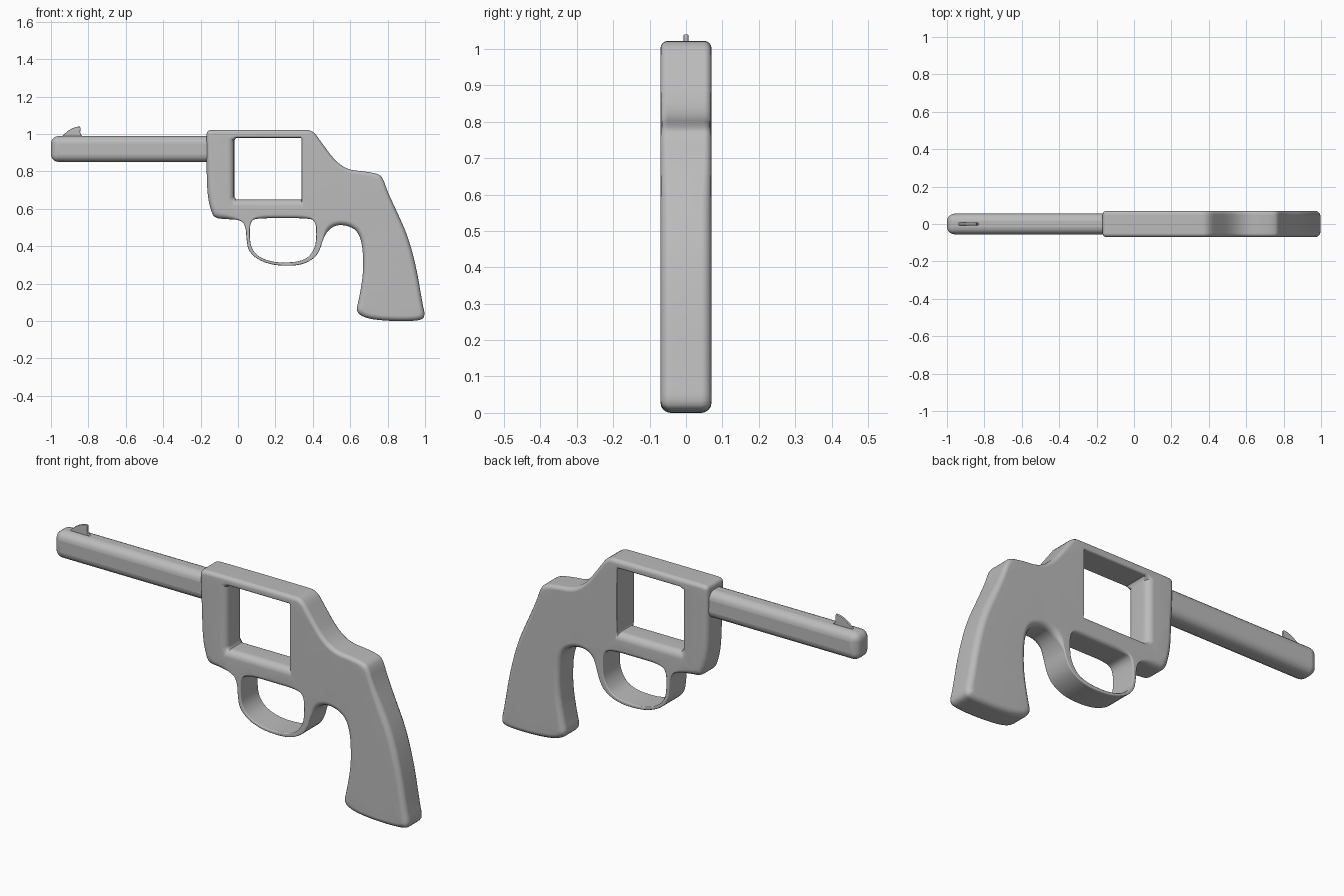
import bpy, bmesh, math
from mathutils import Vector

old = bpy.data.objects.get("Cube")
if old:
    bpy.data.objects.remove(old, do_unlink=True)

steel = bpy.data.materials.new("plain grey")
steel.use_nodes = True
GREY = (0.5, 0.5, 0.5, 1)
steel.diffuse_color = GREY
steel.node_tree.nodes["Principled BSDF"].inputs["Base Color"].default_value = GREY


def outline(sections, rounds=2):
    """Join (edge radius, points) sections and round the loop by corner cutting."""
    loop = [Vector((x, z, r)) for r, pts in sections for x, z in pts]
    for _ in range(rounds):
        pairs = zip(loop, loop[1:] + loop[:1])
        loop = [p for a, b in pairs for p in (a.lerp(b, 0.25), a.lerp(b, 0.75))]
    # outer loops and holes are both stored clockwise
    area = sum(a.x * b.y - b.x * a.y for a, b in zip(loop, loop[1:] + loop[:1]))
    return loop[::-1] if area > 0 else loop


def inward(loop, i):
    """Mitred direction pointing to the inside of a clockwise loop."""
    a, p, b = (loop[j % len(loop)].xy for j in (i - 1, i, i + 1))
    n1, n2 = [Vector((d.y, -d.x)).normalized() for d in (p - a, b - p)]
    return (n1 + n2) / max(1 + n1.dot(n2), 0.5)


def finish(obj):
    obj.data.materials.append(steel)
    bpy.ops.object.select_all(action="DESELECT")
    obj.select_set(True)
    bpy.context.view_layer.objects.active = obj
    bpy.ops.object.shade_smooth_by_angle(angle=math.radians(40))
    wn = obj.modifiers.new("even_shading", "WEIGHTED_NORMAL")
    wn.keep_sharp = True


def slab(name, outer, holes, half, steps=4):
    """Flat part with rounded rims, cut through by the holes."""
    bm = bmesh.new()
    rims = {-1: [], 1: []}
    for loop, sign in [(outer, 1)] + [(h, -1) for h in holes]:
        rings = []
        for side in (-1, 1):
            for k in range(steps + 1):
                t = math.pi / 2 * (k if side > 0 else steps - k) / steps
                ring = []
                for i, p in enumerate(loop):
                    q = p.xy + inward(loop, i) * sign * p.z * (1 - math.cos(t))
                    y = side * (half - p.z * (1 - math.sin(t)))
                    ring.append(bm.verts.new((q.x, y, q.y)))
                rings.append(ring)
        for lo, hi in zip(rings, rings[1:]):
            for i in range(len(lo)):
                bm.faces.new((lo[i - 1], lo[i], hi[i], hi[i - 1]))
        for side, ring in ((-1, rings[0]), (1, rings[-1])):
            rims[side] += [bm.edges.get((ring[i - 1], ring[i])) for i in range(len(ring))]
    for side, edges in rims.items():
        bmesh.ops.triangle_fill(bm, edges=edges, use_beauty=True, normal=(0, side, 0))
    bmesh.ops.recalc_face_normals(bm, faces=bm.faces)
    mesh = bpy.data.meshes.new(name)
    bm.to_mesh(mesh)
    bm.free()
    obj = bpy.data.objects.new(name, mesh)
    bpy.context.collection.objects.link(obj)
    finish(obj)


# Frame, grip and guard share one silhouette
top = [(-.168, .97), (-.168, 1.02), (-.12, 1.022), (.34, 1.022), (.40, 1.02), (.45, .95),
       (.52, .855), (.59, .808), (.68, .80), (.75, .787), (.775, .765), (.80, .69)]
grip = [(.85, .585), (.91, .45), (.955, .28), (.985, .10), (1.003, .02), (.96, .0),
        (.80, .0), (.68, .015), (.63, .05), (.645, .11), (.665, .22), (.67, .30),
        (.665, .41), (.64, .48), (.59, .51), (.53, .515), (.485, .49)]
guard = [(.455, .44), (.44, .385), (.41, .335), (.33, .296), (.2, .296), (.11, .325),
         (.055, .375), (.045, .44), (.042, .50), (.02, .54)]
front = [(-.06, .545), (-.125, .55), (-.145, .59), (-.163, .67), (-.168, .80)]
body = outline([(.02, top), (.028, grip), (.005, guard), (.03, front)])

# Guard opening, softer along the frame
finger_hole = outline([
    (.02, [(.12, .55), (.24, .55), (.36, .55)]),
    (.005, [(.415, .54), (.42, .45), (.41, .385), (.36, .322), (.22, .309),
            (.12, .335), (.072, .385), (.062, .45), (.066, .54)])])

# Rectangular window, softer at the front and bottom
window = outline([
    (.035, [(-.02, .665), (-.02, .965)]),
    (.01, [(-.01, .98), (.335, .98)]),
    (.004, [(.34, .975), (.34, .655)]),
    (.035, [(.335, .65), (-.01, .65)])], rounds=0)

slab("frame_and_grip", body, [finger_hole, window], .07)

# Front sight
fin = outline([(.004, [(-.96, .96), (-.94, .99), (-.90, 1.025), (-.86, 1.04), (-.84, 1.04),
                       (-.845, 1.0), (-.825, .985), (-.82, .96)])], rounds=1)
slab("front_sight", fin, [], .007, steps=2)

# Barrel
bpy.ops.mesh.primitive_cube_add(size=1, location=(-.55, 0, .92))
barrel = bpy.context.object
barrel.name = "barrel"
barrel.scale = (.9, .11, .138)
bpy.ops.object.transform_apply(location=False, rotation=False, scale=True)
rounding = barrel.modifiers.new("rounding", "BEVEL")
rounding.width = .04
rounding.segments = 5
finish(barrel)
